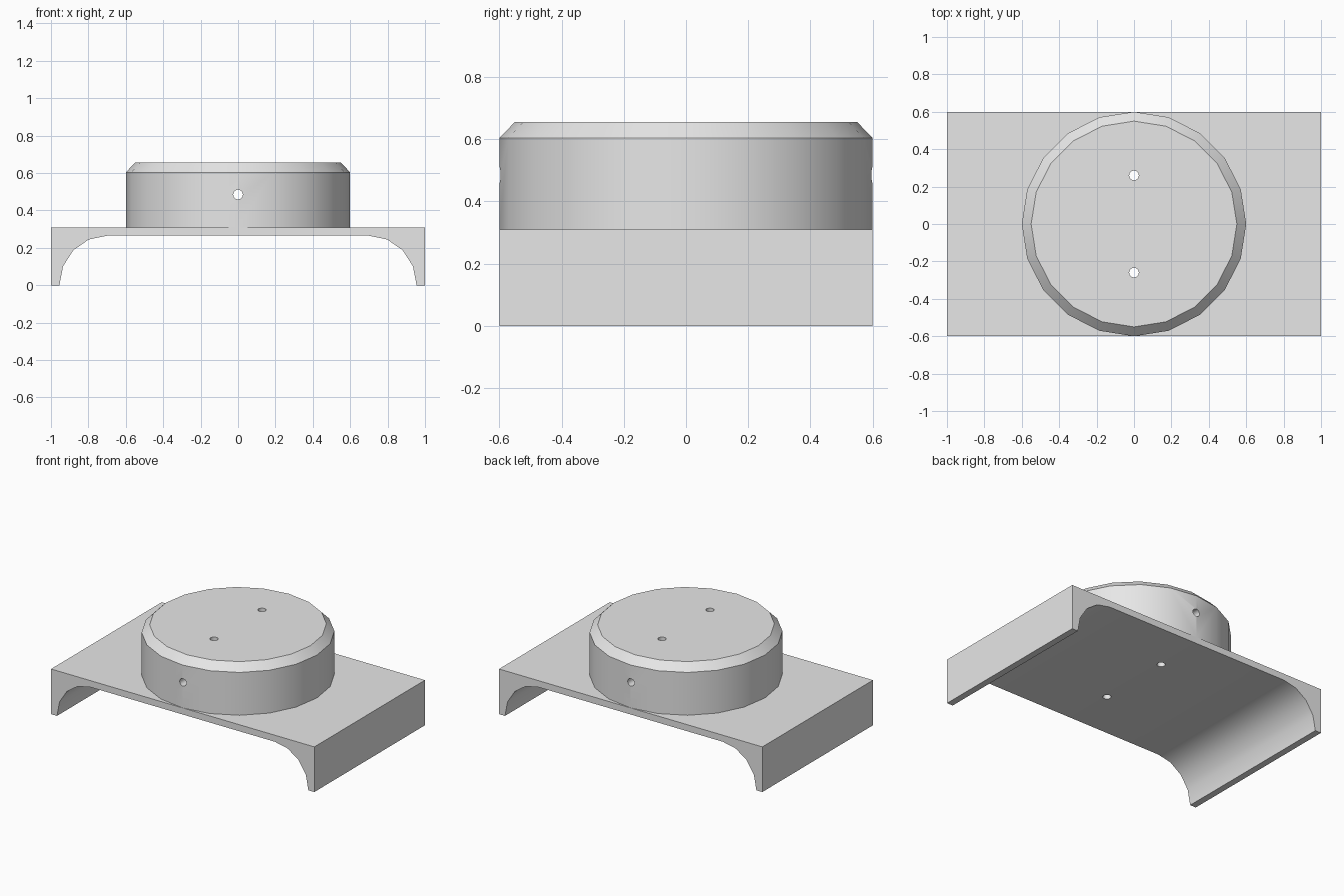
import bpy, bmesh, math
from mathutils import Matrix

if "Cube" in bpy.data.objects:
    bpy.data.objects.remove(bpy.data.objects["Cube"], do_unlink=True)

WIDTH, DEPTH, PLATE_TOP, TOP = 2.0, 1.2, 0.31, 0.655
HOLE_R, HOLE_Y, CROSS_Z = 0.026, 0.26, 0.485

grey = bpy.data.materials.new("light grey")
grey.use_nodes = True
grey.diffuse_color = (0.8, 0.8, 0.8, 1)
grey.node_tree.nodes["Principled BSDF"].inputs["Base Color"].default_value = (0.8, 0.8, 0.8, 1)


def add_object(name, bm):
    bmesh.ops.recalc_face_normals(bm, faces=bm.faces)
    mesh = bpy.data.meshes.new(name)
    bm.to_mesh(mesh)
    bm.free()
    mesh.materials.append(grey)
    obj = bpy.data.objects.new(name, mesh)
    bpy.context.collection.objects.link(obj)
    return obj


def drill(name, location, rotation):
    bm = bmesh.new()
    matrix = Matrix.Translation(location) @ rotation
    bmesh.ops.create_cone(bm, cap_ends=True, segments=16, radius1=HOLE_R,
                          radius2=HOLE_R, depth=2, matrix=matrix)
    obj = add_object(name, bm)
    obj.hide_render = True
    return obj


def cut(obj, cutters):
    bpy.context.view_layer.objects.active = obj
    for cutter in cutters:
        mod = obj.modifiers.new(cutter.name, "BOOLEAN")
        mod.operation, mod.solver, mod.object = "DIFFERENCE", "EXACT", cutter
        bpy.ops.object.modifier_apply(modifier=mod.name)


# Base plate: bridge profile with coved legs, extruded from front to back
half = [(WIDTH / 2, PLATE_TOP), (WIDTH / 2, 0)]
for i in range(5):
    a = math.radians(22.5 * i)
    half.append((0.7 + 0.255 * math.cos(a), 0.265 * math.sin(a)))
profile = half + [(-x, z) for x, z in reversed(half)]
bm = bmesh.new()
face = bm.faces.new([bm.verts.new((x, -DEPTH / 2, z)) for x, z in profile])
extruded = bmesh.ops.extrude_face_region(bm, geom=[face])["geom"]
bmesh.ops.translate(bm, vec=(0, DEPTH, 0),
                    verts=[v for v in extruded if isinstance(v, bmesh.types.BMVert)])
base = add_object("base_plate", bm)

# Round drum: 20-sided, chamfered round the top
bm = bmesh.new()
rings = []
for radius, z in ((0.6, PLATE_TOP), (0.6, 0.604), (0.55, TOP)):
    rings.append([bm.verts.new((radius * math.cos(i * math.tau / 20),
                                radius * math.sin(i * math.tau / 20), z))
                  for i in range(20)])
for low, high in zip(rings, rings[1:]):
    for i in range(20):
        j = (i + 1) % 20
        bm.faces.new((low[i], low[j], high[j], high[i]))
bm.faces.new(rings[0])
bm.faces.new(rings[-1])
drum = add_object("drum", bm)

# Screw holes straight down and one cross hole from front to back
upright = Matrix.Identity(4)
screws = [drill("screw_hole_cutter", (0, s * HOLE_Y, 0.3), upright) for s in (-1, 1)]
cross = drill("cross_hole_cutter", (0, 0, CROSS_Z), Matrix.Rotation(math.pi / 2, 4, "X"))
cut(base, screws)
cut(drum, screws + [cross])
for cutter in screws + [cross]:
    bpy.data.objects.remove(cutter, do_unlink=True)

# Smooth curved walls, keep corners sharp
for obj in (base, drum):
    bpy.ops.object.select_all(action="DESELECT")
    obj.select_set(True)
    bpy.context.view_layer.objects.active = obj
    bpy.ops.object.shade_smooth_by_angle(angle=math.radians(30))
